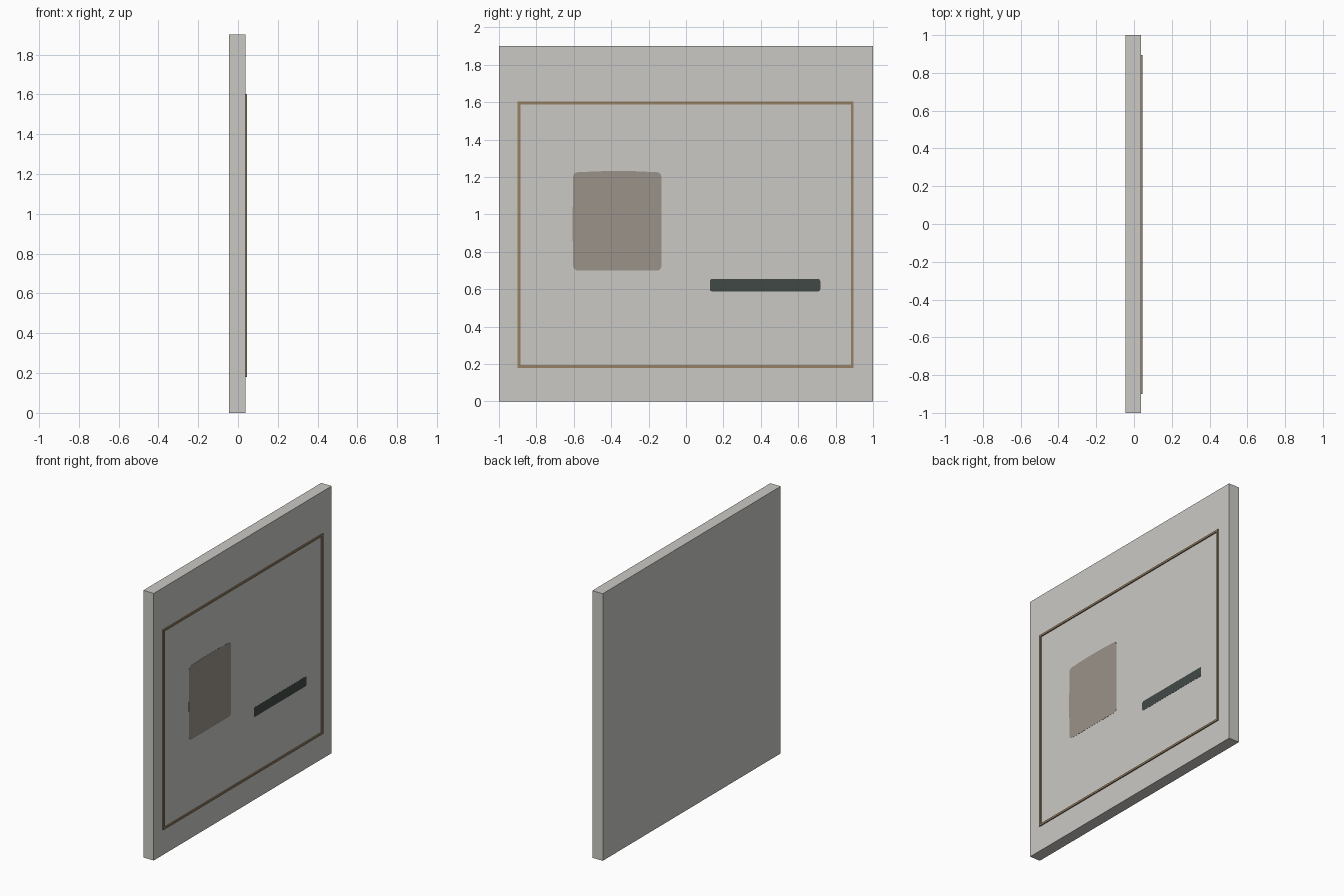
import bpy, bmesh, math

if "Cube" in bpy.data.objects:
    bpy.data.objects.remove(bpy.data.objects["Cube"])

def material(name, rgb):
    m = bpy.data.materials.new(name)
    lin = [(c / 255 / 12.92) if c <= 10 else ((c / 255 + 0.055) / 1.055) ** 2.4 for c in rgb]
    m.diffuse_color = (*lin, 1)
    m.use_nodes = True
    m.node_tree.nodes["Principled BSDF"].inputs["Base Color"].default_value = m.diffuse_color
    return m

plaster = material("pale_grey", (202, 201, 197))
bronze = material("bronze", (150, 128, 98))
taupe = material("taupe", (154, 146, 136))
slate = material("dark_slate", (65, 73, 70))

def make(name, bm, mat):
    bmesh.ops.recalc_face_normals(bm, faces=bm.faces)
    me = bpy.data.meshes.new(name)
    bm.to_mesh(me)
    bm.free()
    me.materials.append(mat)
    ob = bpy.data.objects.new(name, me)
    bpy.context.collection.objects.link(ob)

def prism(name, outline, x0, x1, mat):
    """Extrude a (y, z) outline along x."""
    bm = bmesh.new()
    f = bm.faces.new([bm.verts.new((x0, y, z)) for y, z in outline])
    r = bmesh.ops.extrude_face_region(bm, geom=[f])
    for v in r["geom"]:
        if isinstance(v, bmesh.types.BMVert):
            v.co.x = x1
    make(name, bm, mat)

def rounded(y0, y1, z0, z1, r, n=4):
    pts = []
    for k, (cy, cz) in enumerate([(y1 - r, z1 - r), (y0 + r, z1 - r),
                                  (y0 + r, z0 + r), (y1 - r, z0 + r)]):
        for i in range(n + 1):
            a = math.pi / 2 * (k + i / n)
            pts.append((cy + r * math.cos(a), cz + r * math.sin(a)))
    return pts

FRONT = 0.037

# Wall panel
prism("wall_panel", [(-1, 0), (1, 0), (1, 1.9), (-1, 1.9)], -0.045, FRONT, plaster)

# Thin raised frame: mitred ring
bm = bmesh.new()
y0, y1, z0, z1, w = -0.9, 0.895, 0.18, 1.603, 0.014
loops = []
for d, x in ((0, FRONT - 0.002), (0, 0.045), (w, 0.045), (w, FRONT - 0.002)):
    loops.append([bm.verts.new((x, y, z)) for y, z in (
        (y0 + d, z0 + d), (y1 - d, z0 + d), (y1 - d, z1 - d), (y0 + d, z1 - d))])
for a, b in zip(loops, loops[1:] + loops[:1]):
    for i in range(4):
        j = (i + 1) % 4
        bm.faces.new((a[i], a[j], b[j], b[i]))
make("trim_frame", bm, bronze)

# Flat painted patch with slightly bowed top, bottom and left edges
patch = []
for y, z in rounded(-0.603, -0.132, 0.70, 1.226, 0.024):
    patch.append((y, z))
patch.insert(5, (-0.29, 1.232))
patch.insert(6, (-0.43, 1.232))
patch.insert(12, (-0.607, 0.94))
prism("taupe_patch", patch, FRONT - 0.001, FRONT + 0.001, taupe)

# Dark slot plate
prism("dark_slot", rounded(0.127, 0.718, 0.588, 0.656, 0.012, 2), FRONT - 0.001, FRONT + 0.001, slate)
